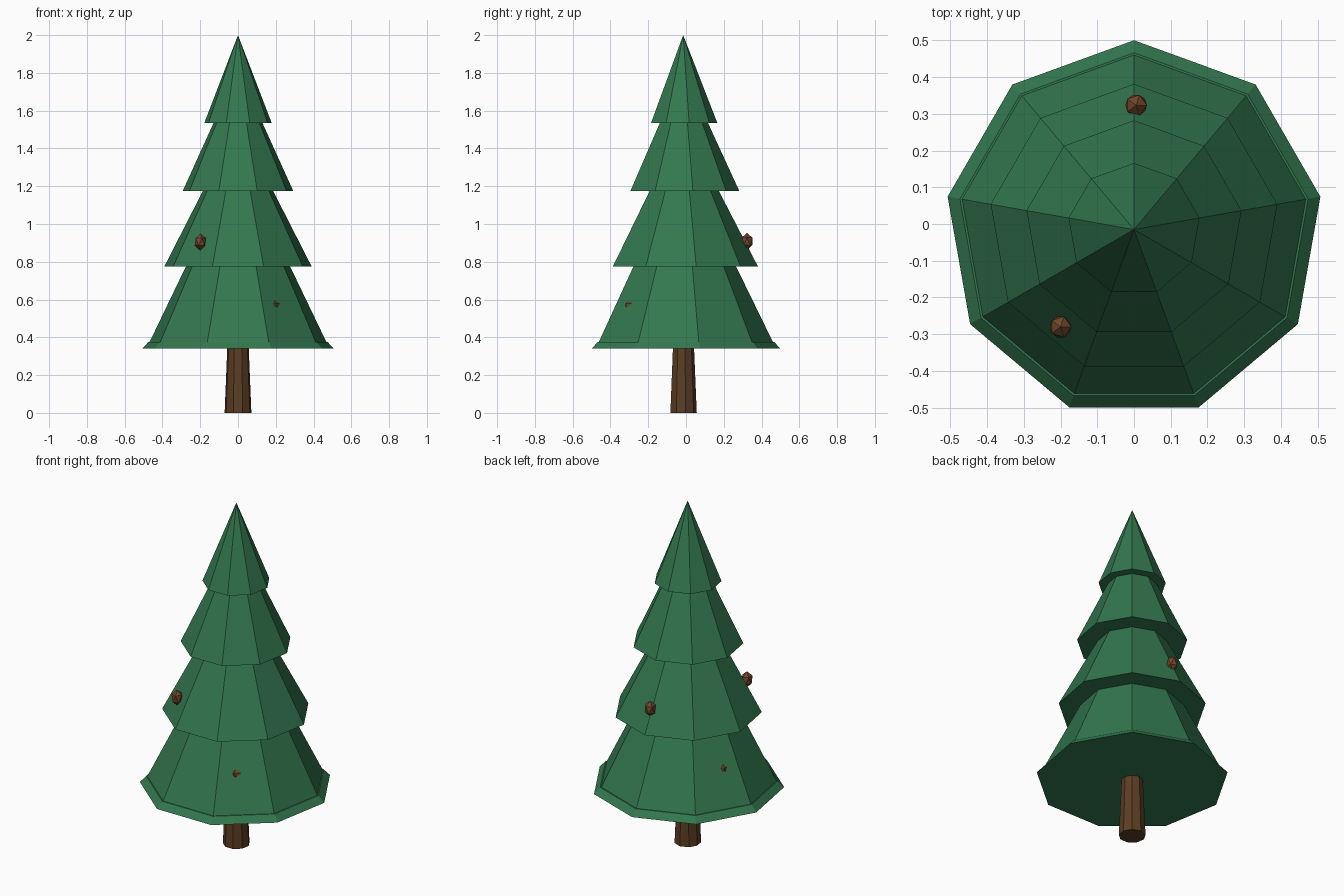
import bpy, bmesh, math
from mathutils import Vector, Matrix

SIDES = 9
AXIS_Y = -0.015

cube = bpy.data.objects.get("Cube")
if cube:
    bpy.data.objects.remove(cube, do_unlink=True)


def material(name, rgb):
    mat = bpy.data.materials.new(name)
    mat.use_nodes = True
    mat.diffuse_color = (*rgb, 1)
    mat.node_tree.nodes["Principled BSDF"].inputs["Base Color"].default_value = (*rgb, 1)
    return mat


def finish(name, bm, mat):
    bmesh.ops.recalc_face_normals(bm, faces=bm.faces)
    mesh = bpy.data.meshes.new(name)
    bm.to_mesh(mesh)
    bm.free()
    mesh.materials.append(mat)
    obj = bpy.data.objects.new(name, mesh)
    obj.location.y = AXIS_Y
    bpy.context.collection.objects.link(obj)
    return obj


def lathe(name, profile, mat):
    """Stack nine-sided rings of (radius, height), closed at both ends."""
    bm = bmesh.new()
    rings = []
    for r, z in profile:
        if r == 0:
            rings.append([bm.verts.new((0, 0, z))] * SIDES)
            continue
        angles = [math.tau * i / SIDES for i in range(SIDES)]
        rings.append([bm.verts.new((-r * math.sin(a), r * math.cos(a), z)) for a in angles])
    for low, high in zip(rings, rings[1:]):
        for i in range(SIDES):
            j = (i + 1) % SIDES
            corners = dict.fromkeys((low[i], low[j], high[j], high[i]))
            bm.faces.new(list(corners))
    for ring in (rings[0], rings[-1]):
        if ring[0] is not ring[1]:
            bm.faces.new(ring)
    return finish(name, bm, mat)


needles = material("needle green", (0.033, 0.185, 0.078))
bark = material("bark brown", (0.105, 0.048, 0.018))
cone_brown = material("cone brown", (0.17, 0.064, 0.026))

# Trunk
lathe("trunk", [(0.072, 0), (0.057, 0.36)], bark)

# Branch tiers, bottom to top
lathe("lowest_branches", [(0.4925, 0.34), (0.268, 0.80)], needles)
lathe("lower_branches", [(0.396, 0.775), (0.176, 1.20)], needles)
lathe("upper_branches", [(0.297, 1.175), (0.12, 1.56)], needles)
lathe("tree_top", [(0.181, 1.535), (0, 2.0)], needles)

# Flared lip around the lowest tier
lathe("branch_rim", [(0.515, 0.34), (0.481, 0.376), (0.47, 0.376)], needles)

# Pine cones, two of them nearly buried in the lowest tier
for number, (degrees, radius, z) in enumerate(
        [(233, 0.332, 0.905), (89, 0.338, 0.908), (304.5, 0.337, 0.56), (158, 0.341, 0.555)], 1):
    bm = bmesh.new()
    bmesh.ops.create_icosphere(bm, subdivisions=1, radius=1)
    a = math.radians(degrees)
    place = Matrix.Translation(Vector((radius * math.cos(a), radius * math.sin(a), z)))
    size = Matrix.Diagonal((0.033, 0.033, 0.045, 1))
    bmesh.ops.transform(bm, matrix=place @ size, verts=bm.verts)
    finish(f"pine_cone_{number}", bm, cone_brown)
